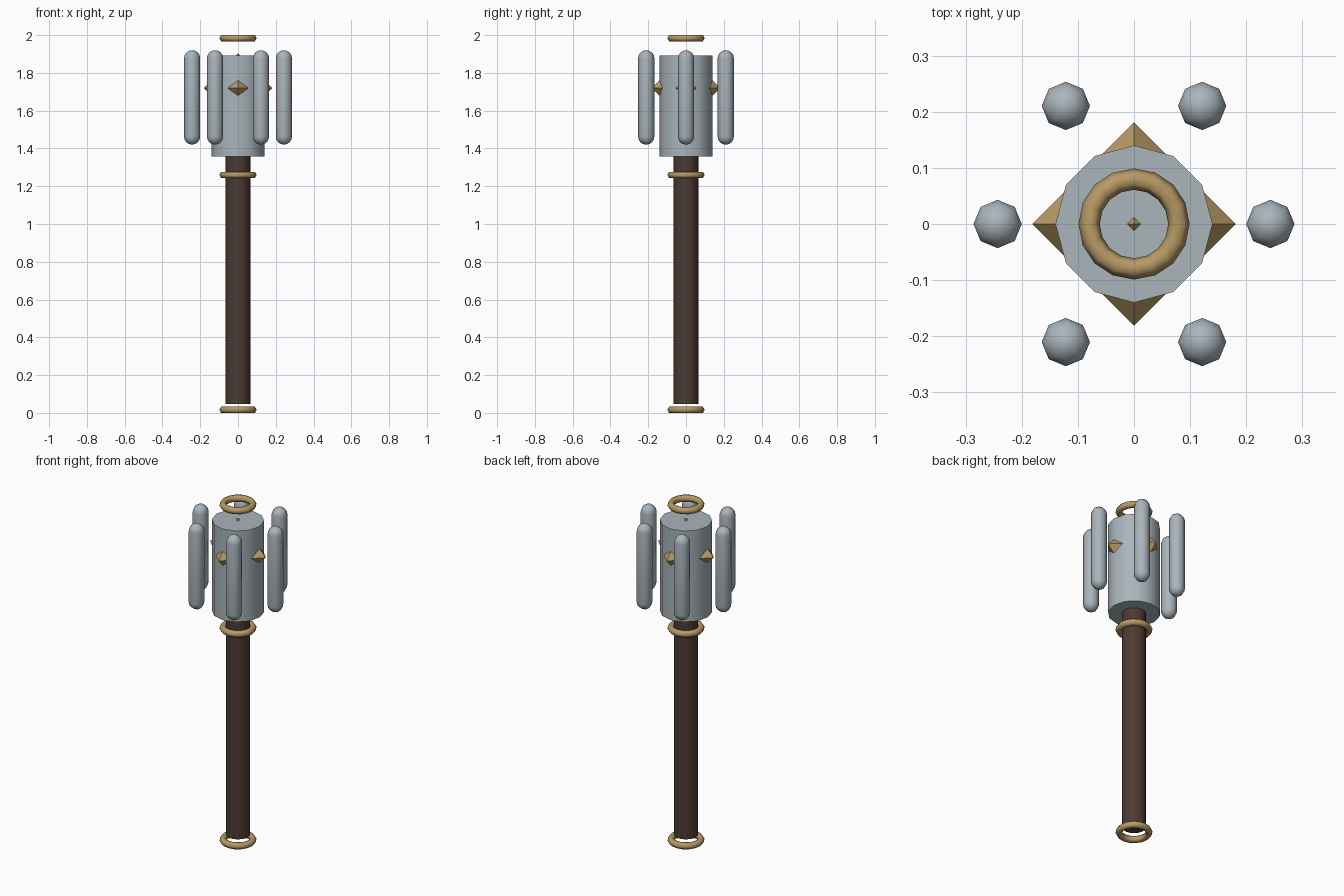
import bpy, bmesh
from math import sin, cos, pi, radians

if "Cube" in bpy.data.objects:
    bpy.data.objects.remove(bpy.data.objects["Cube"])


def material(name, rgb):
    m = bpy.data.materials.new(name)
    m.diffuse_color = (*rgb, 1)
    m.use_nodes = True
    m.node_tree.nodes["Principled BSDF"].inputs["Base Color"].default_value = m.diffuse_color
    return m


STEEL = material("steel", (0.40, 0.46, 0.50))
WOOD = material("dark_wood", (0.075, 0.042, 0.033))
GOLD = material("gold", (0.47, 0.32, 0.13))


def lathe(name, profile, sides, loc, mat, angle=None):
    """Revolve (radius, z) points around z; radius 0 makes a pole."""
    bm = bmesh.new()
    rings = []
    for r, z in profile:
        if r < 1e-6:
            rings.append([bm.verts.new((0, 0, z))] * sides)
        else:
            rings.append([bm.verts.new((r * cos(2 * pi * i / sides), r * sin(2 * pi * i / sides), z))
                          for i in range(sides)])
    for a, b in zip(rings, rings[1:]):
        for i in range(sides):
            j = (i + 1) % sides
            bm.faces.new(list(dict.fromkeys((a[i], a[j], b[j], b[i]))))
    for ring in (rings[0], rings[-1]):
        if ring[0] is not ring[1]:
            bm.faces.new(ring)
    bmesh.ops.recalc_face_normals(bm, faces=bm.faces)
    mesh = bpy.data.meshes.new(name)
    bm.to_mesh(mesh)
    bm.free()
    mesh.materials.append(mat)
    ob = bpy.data.objects.new(name, mesh)
    ob.location = loc
    bpy.context.collection.objects.link(ob)
    if angle:
        bpy.ops.object.select_all(action='DESELECT')
        ob.select_set(True)
        bpy.context.view_layer.objects.active = ob
        bpy.ops.object.shade_smooth_by_angle(angle=radians(angle))
    return ob


def ring(name, z):
    bpy.ops.mesh.primitive_torus_add(major_segments=16, minor_segments=6,
                                     major_radius=0.08, minor_radius=0.019, location=(0, 0, z))
    ob = bpy.context.object
    ob.name = name
    ob.data.materials.append(GOLD)
    bpy.ops.object.shade_smooth()


def stud(name, loc, r=0.06):
    lathe(name, [(0, -r), (r, 0), (0, r)], 4, loc, GOLD)


# Handle and head
lathe("handle", [(0.065, 0.047), (0.065, 1.42)], 12, (0, 0, 0), WOOD, 40)
lathe("head", [(0.14, 1.358), (0.14, 1.892)], 12, (0, 0, 0), STEEL, 40)

# Gold rings at pommel, collar and tip
for name, z in (("pommel_ring", 0.0165), ("collar_ring", 1.26), ("tip_ring", 1.9835)):
    ring(name, z)

# Pyramid studs on the head
for i in range(4):
    a = i * pi / 2
    stud(f"stud_{i + 1}", (0.121 * cos(a), 0.121 * sin(a), 1.72))
stud("top_stud", (0, 0, 1.844))

# Six rounded bars floating around the head
R, HALF = 0.043, 0.207
cap = [(R * cos(k * pi / 8), HALF + R * sin(k * pi / 8)) for k in range(5)]
bar = [(r, -z) for r, z in reversed(cap)] + cap
for i in range(6):
    a = i * pi / 3
    lathe(f"bar_{i + 1}", bar, 8, (0.243 * cos(a), 0.243 * sin(a), 1.67), STEEL, 80)
